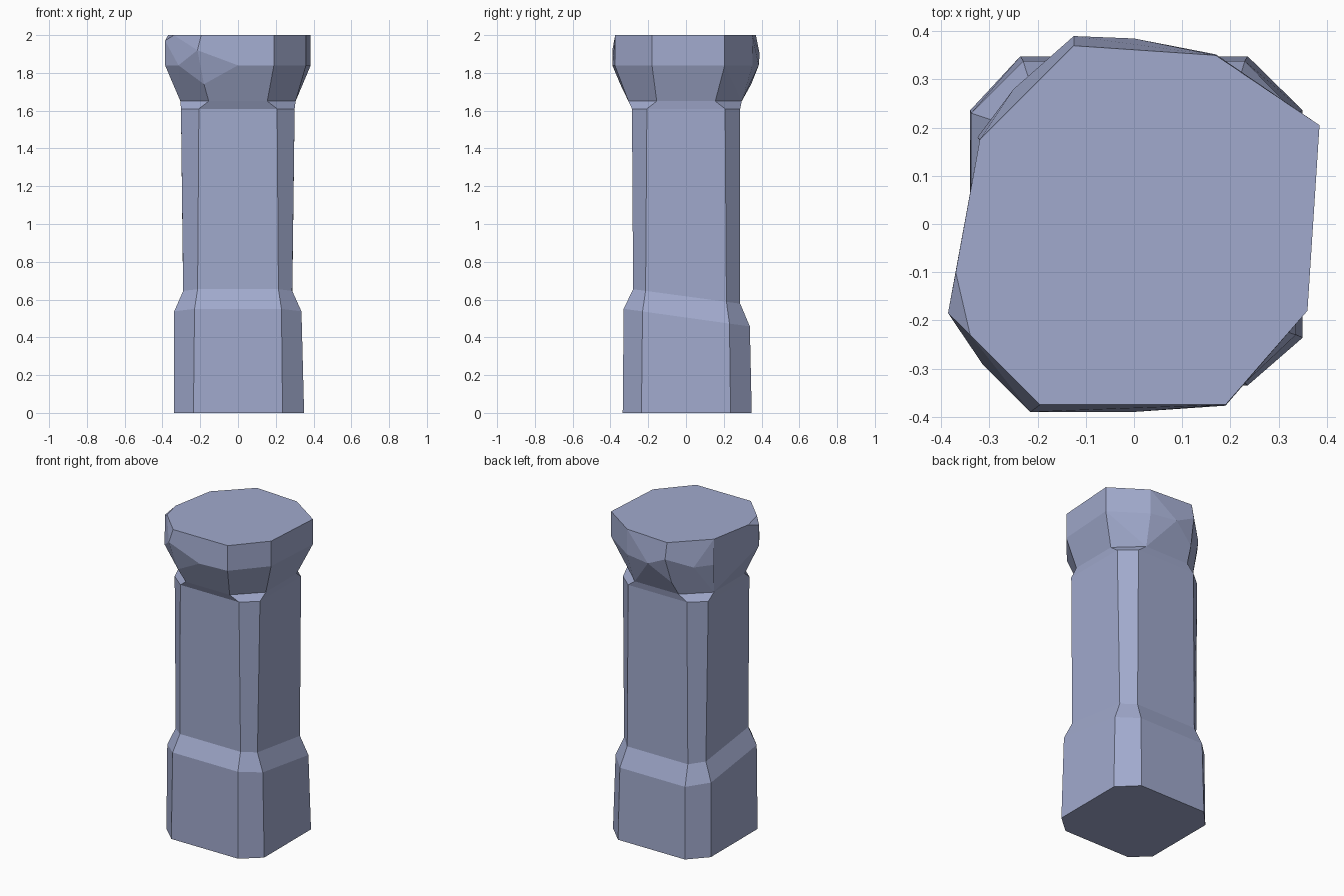
import bpy, bmesh, math

if "Cube" in bpy.data.objects:
    bpy.data.objects.remove(bpy.data.objects["Cube"])

# blue-grey stone
stone = bpy.data.materials.new("stone")
stone.diffuse_color = (0.355, 0.40, 0.61, 1.0)
stone.use_nodes = True
stone.node_tree.nodes["Principled BSDF"].inputs["Base Color"].default_value = stone.diffuse_color


def finish(bm, name):
    bmesh.ops.recalc_face_normals(bm, faces=bm.faces)
    mesh = bpy.data.meshes.new(name)
    bm.to_mesh(mesh)
    bm.free()
    mesh.materials.append(stone)
    obj = bpy.data.objects.new(name, mesh)
    bpy.context.collection.objects.link(obj)
    return obj


def octagon(left, right, front, back, inner, z, tilt=0.0):
    """Chamfered square; inner = half width of the flat sides, tilt slopes z along y."""
    i = inner
    pts = [(-i, front), (i, front), (right, -i), (right, i),
           (i, back), (-i, back), (left, i), (left, -i)]
    return [(x, y, z + tilt * y) for x, y in pts]


# column: flared base, sloping ledge, shaft and neck as one loft
neck = octagon(-0.305, 0.305, -0.305, 0.295, 0.155, 1.65)
rings = [
    octagon(-0.34, 0.35, -0.335, 0.348, 0.236, 0.0),
    octagon(-0.338, 0.336, -0.33, 0.338, 0.23, 0.505, -0.14),
    octagon(-0.29, 0.287, -0.28, 0.287, 0.214, 0.617, -0.135),
    octagon(-0.302, 0.300, -0.286, 0.287, 0.207, 1.61),
    neck,
]
bm = bmesh.new()
loops = [[bm.verts.new(p) for p in ring] for ring in rings]
for low, high in zip(loops, loops[1:]):
    for k in range(8):
        n = (k + 1) % 8
        bm.faces.new((low[k], low[n], high[n], high[k]))
bm.faces.new(loops[0][::-1])
bm.faces.new(loops[-1])
finish(bm, "column")

# head: irregular faceted block, hull of its corner points
top = [(-0.195, -0.375), (0.19, -0.375), (0.36, -0.18), (0.385, 0.205), (0.17, 0.35),
       (-0.125, 0.37), (-0.32, 0.175), (-0.37, -0.10), (-0.34, -0.23)]
rim = [(0.0, -0.39), (0.19, -0.377), (0.36, -0.18), (0.385, 0.205), (0.17, 0.352),
       (0.0, 0.385), (-0.25, 0.28), (-0.325, 0.18), (-0.386, -0.185), (-0.315, -0.29)]
# chipped corners at the front left and back left
chips = [(-0.215, -0.39, 1.92), (-0.18, -0.348, 1.74), (-0.386, -0.185, 1.97),
         (-0.125, 0.39, 1.90), (-0.14, 0.345, 1.74)]
points = neck + [(x, y, 1.84) for x, y in rim] + [(x, y, 2.0) for x, y in top] + chips
bm = bmesh.new()
for p in points:
    bm.verts.new(p)
bmesh.ops.convex_hull(bm, input=bm.verts[:])
loose = [v for v in bm.verts if not v.link_faces]
bmesh.ops.delete(bm, geom=loose, context='VERTS')
bmesh.ops.dissolve_limit(bm, angle_limit=math.radians(9), verts=bm.verts[:], edges=bm.edges[:])
finish(bm, "head")
